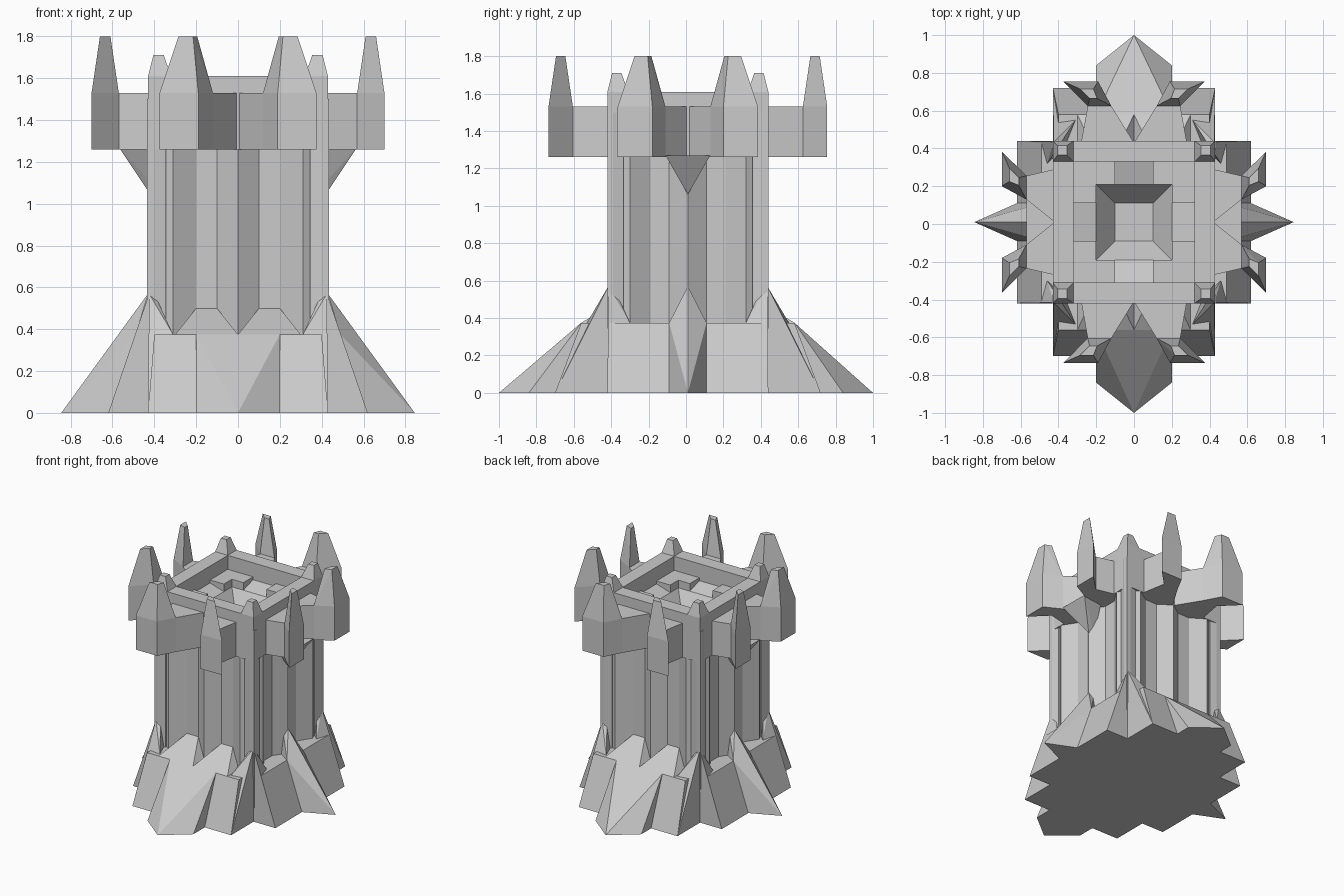
import bpy, bmesh

if "Cube" in bpy.data.objects:
    bpy.data.objects.remove(bpy.data.objects["Cube"])

CY = 0.01  # tower axis in y


def finish(bm, name):
    bmesh.ops.recalc_face_normals(bm, faces=bm.faces)
    me = bpy.data.meshes.new(name)
    bm.to_mesh(me)
    bm.free()
    ob = bpy.data.objects.new(name, me)
    bpy.context.collection.objects.link(ob)
    return ob


def hull(name, pts):
    bm = bmesh.new()
    for p in pts:
        bm.verts.new(p)
    bmesh.ops.convex_hull(bm, input=bm.verts)
    junk = [v for v in bm.verts if not v.link_faces]
    bmesh.ops.delete(bm, geom=junk, context='VERTS')
    bmesh.ops.dissolve_limit(bm, angle_limit=0.01, verts=bm.verts, edges=bm.edges)
    return finish(bm, name)


def prism(name, plan, z0, z1):
    bm = bmesh.new()
    f = bm.faces.new([bm.verts.new((x, y, z0)) for x, y in plan])
    r = bmesh.ops.extrude_face_region(bm, geom=[f])
    for v in r['geom']:
        if isinstance(v, bmesh.types.BMVert):
            v.co.z = z1
    return finish(bm, name)


def box(name, x0, x1, y0, y1, z0, z1):
    return prism(name, [(x0, y0), (x1, y0), (x1, y1), (x0, y1)], z0, z1)


# local (along side, outward, height) -> world, for the four sides
SIDES = {
    "front": lambda t, o, z: (t, CY - o, z),
    "back": lambda t, o, z: (-t, CY + o, z),
    "right": lambda t, o, z: (o, CY + t, z),
    "left": lambda t, o, z: (-o, CY - t, z),
}

# fluted shaft with ridges, recesses and corner posts
half = [(0, .43), (.1, .36), (.2, .36), (.31, .43), (.36, .40)]
side = [(-t, o) for t, o in half[:0:-1]] + half
plan = []
for key in ("front", "right", "back", "left"):
    plan += [SIDES[key](t, o, 0)[:2] for t, o in side]
prism("fluted_shaft", plan, 0.05, 1.28)

# corner posts with pinnacles, and the raised roof corners
for sx in (-1, 1):
    for sy in (-1, 1):
        c = [(sx * a, CY + sy * b) for a, b in
             ((.345, .345), (.42, .345), (.435, .40), (.435, .43), (.40, .43), (.345, .42))]
        prism("corner_post", c, 0.05, 1.5)
        quad = lambda a, b, z: [(sx * p, CY + sy * q, z) for p in (a, b) for q in (a, b)]
        hull("corner_cap", quad(.32, .43, 1.26) + quad(.32, .43, 1.61) + quad(.355, .405, 1.71))
        L = [(.1, .33), (.33, .33), (.33, .1), (.2, .1), (.2, .2), (.1, .2)]
        prism("roof_corner", [(sx * a, CY + sy * b) for a, b in L], 1.27, 1.50)

# parapet ring and roof slopes falling to a central pit
for name, fn in SIDES.items():
    hull(name + "_parapet", [fn(t, o, z) for t in (-.42, .42) for o in (.32, .43) for z in (1.26, 1.61)])
    hull(name + "_roof_panel", [fn(t, o, z) for t in (-.1, .1)
                                for o, z in ((.33, 1.48), (.2, 1.44), (.33, 1.27), (.2, 1.27))])
    hull(name + "_pit_slope", [fn(s * t, o, z) for s in (-1, 1) for t, o, z in
                               ((.2, .2, 1.44), (.2, .2, 1.27), (.1, .1, 1.30), (.1, .1, 1.27))])
box("pit_floor", -.32, .32, CY - .32, CY + .32, 1.26, 1.30)

# battlements: two splayed merlons with spires on every side
for name, fn in SIDES.items():
    d = .745 if name in ("front", "back") else .70
    for s in (-1, 1):
        arm = [(.0, .42), (.28, .42), (.245, d - .13), (.12, d - .13)]
        tip = [(.12, d - .13), (.245, d - .13), (.375, d), (.19, d)]
        for nm, pl in (("arm", arm), ("merlon", tip)):
            prism(name + "_" + nm, [fn(s * t, o, 0)[:2] for t, o in pl], 1.26, 1.53)
        top = [(.195, d - .09), (.235, d - .09), (.285, d - .04), (.215, d - .04)]
        hull(name + "_spire", [fn(s * t, o, 1.53) for t, o in tip] + [fn(s * t, o, 1.80) for t, o in top])

# pointed corbels under the side battlements
for name in ("left", "right"):
    fn = SIDES[name]
    hull(name + "_corbel", [fn(-.12, .57, 1.27), fn(.12, .57, 1.27), fn(0, .42, 1.27),
                            fn(-.1, .40, 1.27), fn(.1, .40, 1.27), fn(0, .43, 1.06), fn(0, .38, 1.06)])

# sloped plinth
box("plinth_core", -.43, .43, CY - .43, CY + .43, 0, .375)
for name, fn in SIDES.items():
    fb = name in ("front", "back")
    foot, shelf = (.71, .57) if fb else (.62, .49)
    w = .40 if fb else .42
    hull(name + "_plinth_slope",
         [fn(s * t, o, z) for s in (-1, 1)
          for t, o, z in ((.43, foot, 0), (.43, .35, 0), (w, shelf, .375), (w, .35, .375))])
    for s in (-1, 1):
        # corner buttress, and a wedge foot in the front and back recesses
        hull(name + "_corner_buttress", [fn(s * t, o, z) for t, o, z in (
            (.43, foot, 0), (.30, foot - .04, 0), (.43, .40, 0), (.30, .40, 0),
            (.425, .425, .57), (.40, .40, .57), (.31, shelf - .03, .375))])
        if fb:
            hull(name + "_recess_foot", [fn(s * t, o, z) for t, o, z in (
                (.0, shelf, .375), (.3, shelf, .375), (0, .43, .375), (.3, .43, .375),
                (.1, .36, .5), (.2, .36, .5), (.1, .36, .37), (.2, .36, .37))])
    if fb:
        # broad pointed ramp
        e = 1.01 if name == "front" else .99
        hull(name + "_ramp", [fn(t, o, z) for t, o, z in (
            (0, e, 0), (-.2, e - .16, 0), (.2, e - .16, 0), (-.2, .4, 0), (.2, .4, 0),
            (-.2, .57, .375), (.2, .57, .375), (-.2, .4, .375), (.2, .4, .375))])
    else:
        # sharp spur
        hull(name + "_spur", [fn(t, o, z) for t, o, z in (
            (0, .845, 0), (-.1, .40, 0), (.1, .40, 0), (0, .43, .57), (0, .38, .57),
            (-.1, .49, .375), (.1, .49, .375), (-.1, .62, 0), (.1, .62, 0))])
